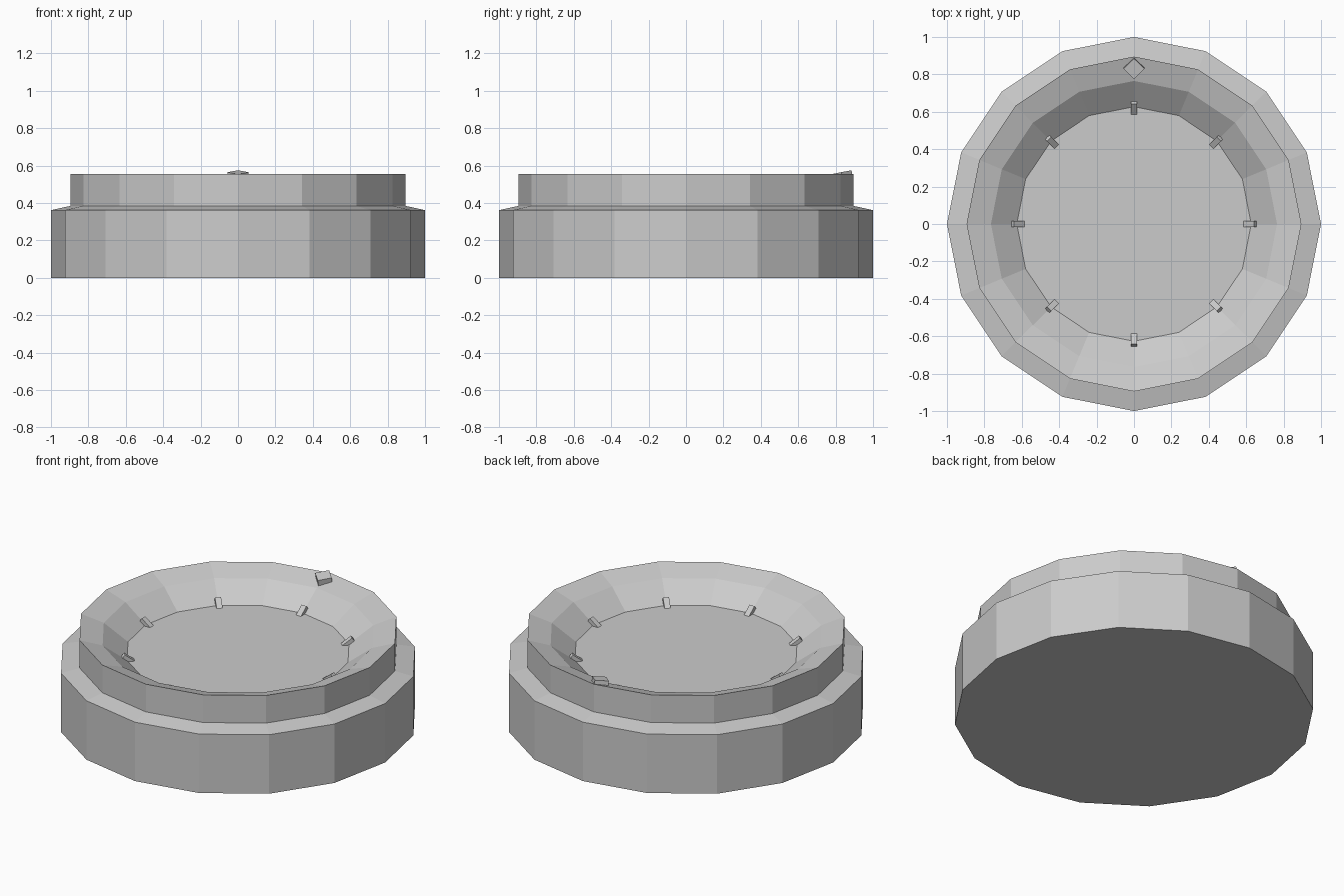
import bpy, bmesh
from math import cos, sin, pi, radians
from mathutils import Matrix

if "Cube" in bpy.data.objects:
    bpy.data.objects.remove(bpy.data.objects["Cube"])

SIDES = 16


def finish(name, bm):
    bmesh.ops.recalc_face_normals(bm, faces=bm.faces[:])
    mesh = bpy.data.meshes.new(name)
    bm.to_mesh(mesh)
    bm.free()
    obj = bpy.data.objects.new(name, mesh)
    bpy.context.collection.objects.link(obj)
    return obj


def lathe(name, profile):
    """Closed flat-faced solid of revolution from (radius, z) rings."""
    bm = bmesh.new()
    rings = [[bm.verts.new((r * cos(2 * pi * i / SIDES), r * sin(2 * pi * i / SIDES), z))
              for i in range(SIDES)] for r, z in profile]
    for a, b in zip(rings, rings[1:]):
        for i in range(SIDES):
            j = (i + 1) % SIDES
            bm.faces.new((a[i], a[j], b[j], b[i]))
    bm.faces.new(rings[0])
    bm.faces.new(rings[-1])
    return finish(name, bm)


def box(name, size, matrix):
    bm = bmesh.new()
    bmesh.ops.create_cube(bm, size=1, matrix=matrix @ Matrix.Diagonal((*size, 1)))
    return finish(name, bm)


# Body: base drum, sloped shoulder, raised collar, dished rim and flat floor
lathe("dish_body", [(1.0, 0), (1.0, 0.362), (0.895, 0.385), (0.895, 0.555),
                    (0.765, 0.513), (0.627, 0.41)])

# Eight tick marks lying where the floor meets the dished wall
for k in range(8):
    m = (Matrix.Rotation(k * pi / 4, 4, 'Z')
         @ Matrix.Translation((0.62, 0, 0.417))
         @ Matrix.Rotation(radians(-37), 4, 'Y'))
    box(f"tick_mark_{k + 1}", (0.076, 0.034, 0.03), m)

# Diamond pointer on the back of the rim, tilted with the slope
box("rim_pointer", (0.08, 0.08, 0.04),
    Matrix.Translation((0, 0.833, 0.545))
    @ Matrix.Rotation(radians(11), 4, 'X')
    @ Matrix.Rotation(pi / 4, 4, 'Z'))
